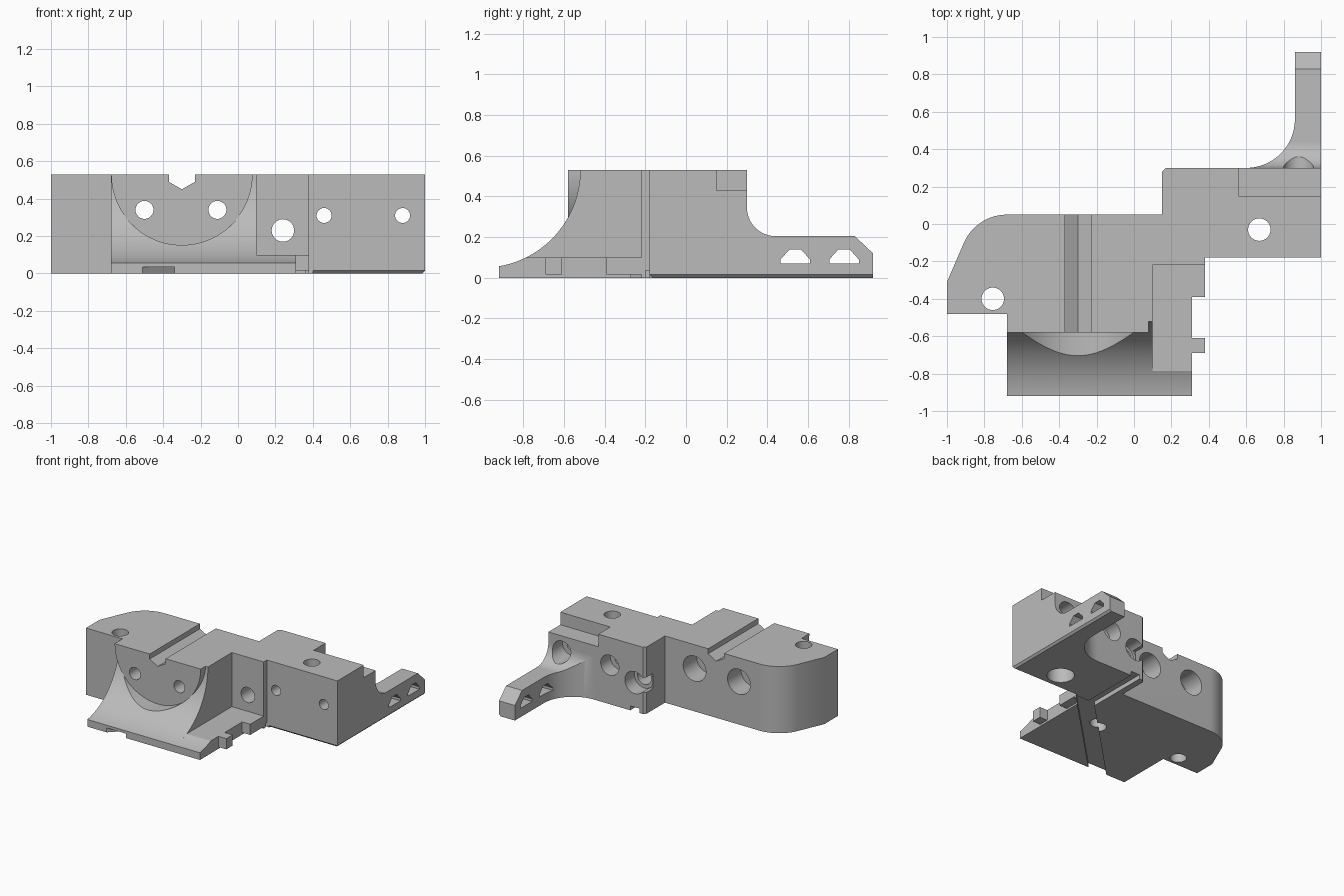
import bpy, bmesh, math
from mathutils import Vector

cube = bpy.data.objects.get("Cube")
if cube:
    bpy.data.objects.remove(cube, do_unlink=True)

grey = bpy.data.materials.new("machined_grey")
grey.use_nodes = True
GREY = (0.5, 0.5, 0.5, 1)
grey.diffuse_color = GREY
grey.node_tree.nodes["Principled BSDF"].inputs["Base Color"].default_value = GREY


def arc(cx, cy, r, start, end, n=24):
    angles = [math.radians(start + (end - start) * i / n) for i in range(n + 1)]
    return [(cx + r * math.cos(a), cy + r * math.sin(a)) for a in angles]


def prism(name, pts, axis, lo, hi):
    """Extrude a 2D outline along an axis; outline uses the other two axes in order."""
    def place(p, t):
        return {"x": (t, p[0], p[1]), "y": (p[0], t, p[1]), "z": (p[0], p[1], t)}[axis]
    bm = bmesh.new()
    face = bm.faces.new([bm.verts.new(place(p, lo)) for p in pts])
    grown = bmesh.ops.extrude_face_region(bm, geom=[face])
    shift = Vector(place((0, 0), hi - lo))
    bmesh.ops.translate(bm, vec=shift,
                        verts=[v for v in grown["geom"] if isinstance(v, bmesh.types.BMVert)])
    bmesh.ops.recalc_face_normals(bm, faces=bm.faces)
    mesh = bpy.data.meshes.new(name)
    bm.to_mesh(mesh)
    bm.free()
    mesh.materials.append(grey)
    obj = bpy.data.objects.new(name, mesh)
    bpy.context.collection.objects.link(obj)
    return obj


def box(name, x0, x1, y0, y1, z0, z1):
    return prism(name, [(x0, y0), (x1, y0), (x1, y1), (x0, y1)], "z", z0, z1)


def rod(name, a, b, r, axis, lo, hi):
    return prism(name, arc(a, b, r, 0, 360, 40)[:-1], axis, lo, hi)


def combine(target, tool, operation):
    mod = target.modifiers.new("combine", "BOOLEAN")
    mod.operation, mod.object, mod.solver = operation, tool, "EXACT"
    bpy.context.view_layer.update()
    with bpy.context.temp_override(object=target, active_object=target):
        bpy.ops.object.modifier_apply(modifier=mod.name)
    bpy.data.objects.remove(tool, do_unlink=True)


def add(tool):
    combine(body, tool, "UNION")


def cut(tool):
    combine(body, tool, "DIFFERENCE")


TOP = 0.53

# Main block with rounded end
outline = [(-1, -0.48), (0.1, -0.48), (0.1, -0.22), (0.38, -0.22), (0.38, -0.18), (1, -0.18),
           (1, 0.3), (0.17, 0.3), (0.15, 0.28), (0.15, 0.05)]
outline += arc(-0.68, -0.2, 0.25, 90, 157) + [(-1, -0.31)]
body = prism("bracket_body", outline, "z", 0, TOP)

# Concave front apron and low side plate
sweep = [(-0.92, 0)] + arc(-1, TOP, 0.48, -80.4, 0, 36) + [(-0.4, TOP), (-0.4, 0)]
add(prism("front_apron", sweep, "x", -0.68, 0.1))
low = [(-0.92, 0)] + arc(-1, TOP, 0.48, -80.4, -63.6, 10) + [(-0.2, 0.1), (-0.2, 0)]
add(prism("side_plate", low, "x", 0.0, 0.31))
for y0, y1 in ((-0.69, -0.61), (-0.39, -0.2)):
    add(box("plate_tab", 0.25, 0.38, y0, y1, 0.015, 0.1))

# Round recess in the apron and the half-round boss behind it
half_disc = arc(-0.3, TOP, 0.378, 180, 360, 48)
cut(prism("recess", half_disc + [(0.078, 0.7), (-0.678, 0.7)], "y", -1.1, -0.58))
add(prism("boss", half_disc, "y", -0.58, -0.45))

# Rear arm: plan outline intersected with side profile
plan = [(1, 0.25), (1, 0.92), (0.86, 0.92)] + arc(0.6, 0.56, 0.26, 0, -90) + [(0.6, 0.25)]
arm = prism("rear_arm", plan, "z", 0, 0.5)
side = [(0.2, 0), (0.92, 0), (0.92, 0.12), (0.83, 0.205)]
side += arc(0.44, 0.345, 0.14, 270, 180) + [(0.2, 0.345)]
combine(arm, prism("arm_side", side, "x", 0.5, 1.1), "INTERSECT")
add(arm)
for y in (0.465, 0.705):
    window = [(0, 0.07), (0.145, 0.07), (0.145, 0.09), (0.1, 0.14), (0.045, 0.14), (0, 0.09)]
    cut(prism("arm_window", [(y + u, z) for u, z in window], "x", 0.8, 1.1))

# Rear corner step and top V groove
cut(box("rear_step", 0.56, 1.1, 0.15, 0.4, 0.43, 0.6))
groove = [(-0.37, 0.6), (-0.37, 0.49), (-0.3, 0.45), (-0.23, 0.49), (-0.23, 0.6)]
cut(prism("v_groove", groove, "y", -0.7, 0.2))

# Horizontal bolt holes with rear counterbores: x, z, radius, bore radius, bore start, bore end
for x, z, r, bore, y0, y1 in ((-0.5, 0.34, 0.048, 0.1, -0.12, 0.2),
                              (-0.11, 0.34, 0.048, 0.1, -0.12, 0.2),
                              (0.24, 0.23, 0.06, 0.088, 0.18, 0.4),
                              (0.46, 0.31, 0.04, 0.08, 0.18, 0.5),
                              (0.88, 0.31, 0.04, 0.08, 0.18, 0.5)):
    cut(rod("bolt_hole", x, z, r, "y", -0.8, 0.5))
    cut(rod("counterbore", x, z, bore, "y", y0, y1))
cut(box("bore_side_slot", 0.1, 0.24, 0.2, 0.4, 0.17, 0.29))

# Vertical holes
cut(rod("mount_hole", 0.67, -0.03, 0.06, "z", -0.1, 0.7))
cut(rod("mount_bore", 0.67, -0.03, 0.1, "z", -0.1, 0.15))
cut(rod("end_hole", -0.755, -0.4, 0.06, "z", -0.1, 0.7))
cut(rod("blind_hole", -0.02, -0.43, 0.06, "z", -0.1, 0.15))

# Underside channels
channel = [(-0.59, -1), (-0.42, -1), (0.4, -0.18), (0.23, -0.18)]
cut(prism("diagonal_channel", channel, "z", -0.1, 0.035))
cut(box("rear_channel", 0.2, 0.28, -0.25, 0.4, -0.1, 0.035))

# Small chamfers along lower edges
cut(prism("side_chamfer", [(0.98, -0.005), (1.005, 0.02), (1.1, 0.02), (1.1, -0.005)],
          "y", -0.5, 1.1))
cut(prism("front_chamfer", [(-0.16, -0.005), (-0.185, 0.02), (-0.19, 0.02), (-0.19, -0.005)],
          "x", 0.4, 1.1))

# Smooth curved walls, crisp edges
body.data.shade_smooth()
body.data.set_sharp_from_angle(angle=math.radians(25))
